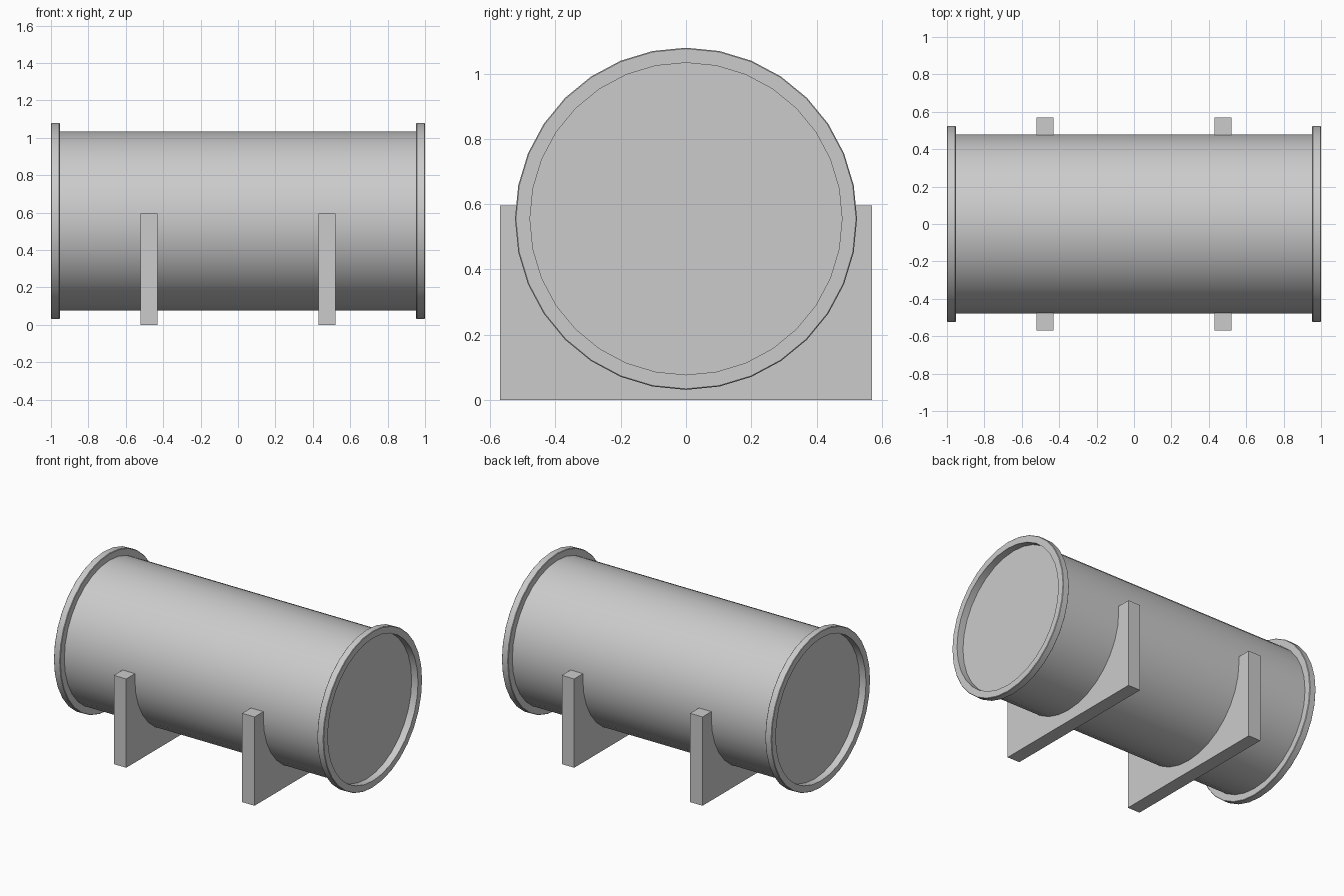
import bpy, math

if "Cube" in bpy.data.objects:
    bpy.data.objects.remove(bpy.data.objects["Cube"])

SIDES = 32
R, RIM, CZ = 0.478, 0.524, 0.555


def make(name, verts, faces, smooth=True):
    mesh = bpy.data.meshes.new(name)
    mesh.from_pydata(verts, [], faces)
    obj = bpy.data.objects.new(name, mesh)
    bpy.context.collection.objects.link(obj)
    bpy.ops.object.select_all(action='DESELECT')
    obj.select_set(True)
    bpy.context.view_layer.objects.active = obj
    bpy.ops.object.mode_set(mode='EDIT')
    bpy.ops.mesh.select_all(action='SELECT')
    bpy.ops.mesh.normals_make_consistent(inside=False)
    bpy.ops.object.mode_set(mode='OBJECT')
    if smooth:
        bpy.ops.object.shade_smooth_by_angle(angle=math.radians(35))
    return obj


def lathe(name, profile, caps):
    """Spin (x, radius) points round the tank axis; close with end caps or into a ring."""
    verts = [(x, r * math.sin(2 * math.pi * i / SIDES), CZ + r * math.cos(2 * math.pi * i / SIDES))
             for x, r in profile for i in range(SIDES)]
    n = len(profile)
    faces = []
    for k in range(n - 1 if caps else n):
        a, b = k * SIDES, (k + 1) % n * SIDES
        for i in range(SIDES):
            j = (i + 1) % SIDES
            faces.append((a + i, a + j, b + j, b + i))
    if caps:
        faces += [tuple(range(SIDES)), tuple(range((n - 1) * SIDES, n * SIDES))]
    return make(name, verts, faces)


def saddle(name, x):
    """Upright plate with a round cradle cut to the tank radius."""
    top = 0.595
    lip = math.asin((top - CZ) / R)
    angles = [lip] + [-k * 2 * math.pi / SIDES for k in range(SIDES // 2 + 1)] + [math.pi - lip]
    angles[-1] = -math.pi - lip
    arc = [(R * math.cos(a), CZ + R * math.sin(a)) for a in angles]
    outline = [(-0.57, top), (-0.57, 0), (0.57, 0), (0.57, top)] + arc
    n = len(outline)
    verts = [(x + s * 0.046, y, z) for s in (-1, 1) for y, z in outline]
    faces = [tuple(range(n)), tuple(range(n, 2 * n))]
    faces += [(i, (i + 1) % n, n + (i + 1) % n, n + i) for i in range(n)]
    return make(name, verts, faces, smooth=False)


# tank body with recessed end plates
lathe("tank_body", [(-0.953, R), (0.953, R)], caps=True)

# raised rims and support saddles at both ends
for side, s in (("left", -1), ("right", 1)):
    lathe(side + "_rim", [(s * 0.953, R), (s * 0.953, RIM - 0.003), (s * 0.956, RIM),
                          (s * 0.997, RIM), (s, RIM - 0.003), (s, R)], caps=False)
    saddle(side + "_saddle", s * 0.476)
